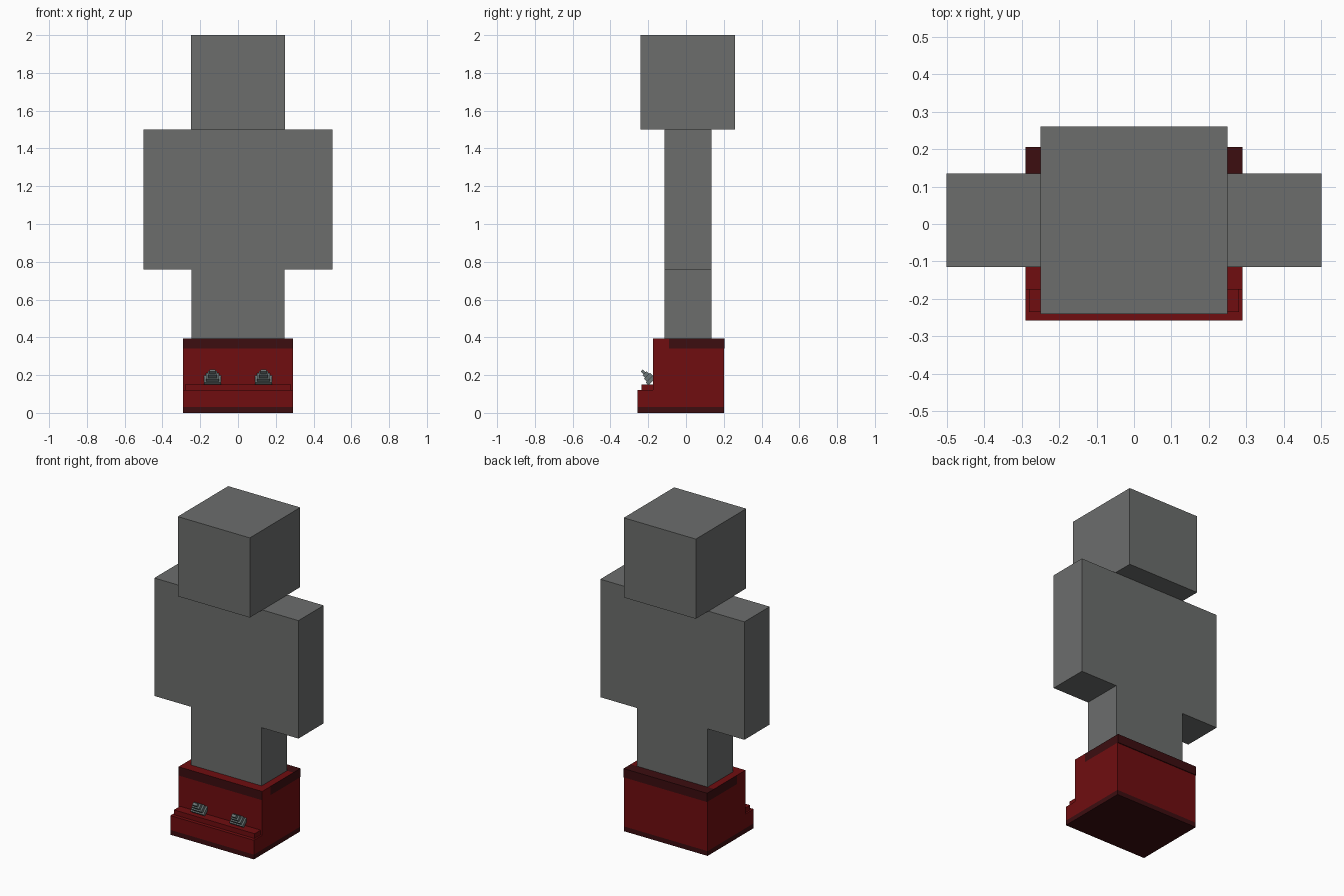
import bpy
import bmesh
from math import radians
from mathutils import Matrix, Vector

if "Cube" in bpy.data.objects:
    bpy.data.objects.remove(bpy.data.objects["Cube"])


def material(name, r, g, b):
    m = bpy.data.materials.new(name)
    m.use_nodes = True
    m.diffuse_color = (r, g, b, 1)
    m.node_tree.nodes["Principled BSDF"].inputs["Base Color"].default_value = (r, g, b, 1)
    return m


GREY = material("body grey", 0.15, 0.155, 0.152)
RED = material("boot red", 0.16, 0.004, 0.005)
DARK = material("trim dark red", 0.045, 0.004, 0.005)
STEEL = material("buckle steel", 0.15, 0.18, 0.18)


def add_box(bm, size, place):
    bmesh.ops.create_cube(bm, size=1, matrix=place @ Matrix.Diagonal((*size, 1)))


def finish(name, bm, mats, rule=None):
    """Turn the bmesh into an object; rule picks each face's material."""
    bm.normal_update()
    if rule:
        for f in bm.faces:
            f.material_index = rule(f)
    mesh = bpy.data.meshes.new(name)
    bm.to_mesh(mesh)
    bm.free()
    for m in mats:
        mesh.materials.append(m)
    ob = bpy.data.objects.new(name, mesh)
    bpy.context.collection.objects.link(ob)
    return ob


def block(name, x, y, z, mats, rule=None):
    """Box spanning the given (low, high) ranges."""
    bm = bmesh.new()
    lo, hi = (Vector(c) for c in zip(x, y, z))
    add_box(bm, hi - lo, Matrix.Translation((lo + hi) / 2))
    return finish(name, bm, mats, rule)


# Blocky figure
BODY_Y = (-0.115, 0.135)
block("head", (-0.25, 0.25), (-0.24, 0.26), (1.5, 2), [GREY])
block("torso", (-0.25, 0.25), BODY_Y, (0.76, 1.5), [GREY])
for side, s in (("left", 1), ("right", -1)):
    block(side + "_arm", sorted((s * 0.25, s * 0.5)), BODY_Y, (0.76, 1.5), [GREY])
    block(side + "_leg", sorted((0, s * 0.245)), BODY_Y, (0.02, 0.76), [GREY])

# Boots: dark sole, red shaft and stepped toe
BOOT_X = (-0.29, 0.29)
block("sole", BOOT_X, (-0.257, 0.2), (0, 0.03), [DARK])
block("boot_shaft", BOOT_X, (-0.175, 0.2), (0.03, 0.34), [RED])
block("toe_lower_step", BOOT_X, (-0.257, -0.175), (0.03, 0.12), [RED])
block("toe_upper_step", (-0.28, 0.28), (-0.235, -0.175), (0.12, 0.15), [RED])

# Collar: dark outer band, red at the front sides and on the forward top
block("collar_front", BOOT_X, (-0.175, -0.09), (0.34, 0.395), [RED, DARK],
      lambda f: int(f.normal.y < -0.5))
block("collar_sides", BOOT_X, (-0.09, 0.135), (0.34, 0.395), [RED, DARK],
      lambda f: int(f.normal.z < 0.5))
block("collar_back", BOOT_X, (0.135, 0.205), (0.34, 0.395), [DARK])

# Buckles: shrinking slabs stacked along a tilted axis
SLABS = ((0.09, 0.06), (0.07, 0.045), (0.05, 0.03), (0.03, 0.016))
for side, s in (("left", 1), ("right", -1)):
    bm = bmesh.new()
    tilt = Matrix.Translation((s * 0.135, -0.185, 0.175)) @ Matrix.Rotation(radians(45), 4, "X")
    for i, (width, depth) in enumerate(SLABS):
        add_box(bm, (width, depth, 0.02), tilt @ Matrix.Translation((0, 0, i * 0.02)))
    finish(side + "_buckle", bm, [STEEL])
